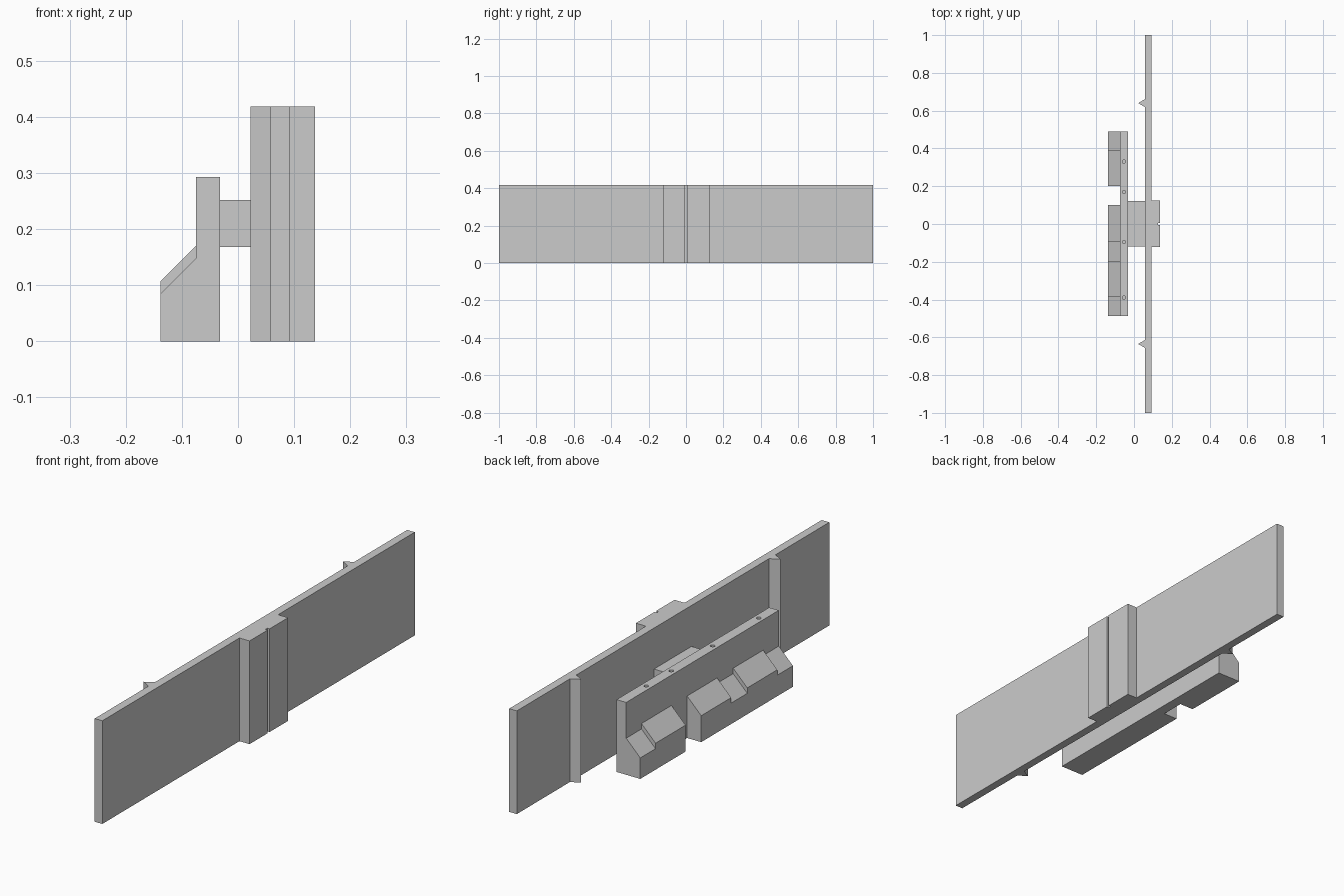
import bpy
import bmesh
from mathutils import Vector, Matrix

cube = bpy.data.objects.get("Cube")
if cube:
    bpy.data.objects.remove(cube, do_unlink=True)

GREY = (0.6, 0.6, 0.6, 1)
mat = bpy.data.materials.new("plain grey")
mat.use_nodes = True
mat.diffuse_color = GREY
mat.node_tree.nodes["Principled BSDF"].inputs["Base Color"].default_value = GREY


def prism(name, outline, axis, low, high):
    """Extrude a flat outline: (x, y) points along z, or (x, z) points along y."""
    def place(a, b, t):
        return Vector((a, b, t) if axis == "z" else (a, t, b))
    bm = bmesh.new()
    base = bm.faces.new([bm.verts.new(place(a, b, low)) for a, b in outline])
    extruded = bmesh.ops.extrude_face_region(bm, geom=[base], use_keep_orig=True)
    moved = [v for v in extruded["geom"] if isinstance(v, bmesh.types.BMVert)]
    bmesh.ops.translate(bm, verts=moved, vec=place(0, 0, high - low))
    bmesh.ops.recalc_face_normals(bm, faces=bm.faces)
    mesh = bpy.data.meshes.new(name)
    bm.to_mesh(mesh)
    bm.free()
    mesh.materials.append(mat)
    obj = bpy.data.objects.new(name, mesh)
    bpy.context.collection.objects.link(obj)
    return obj


def box(name, x0, x1, y0, y1, z0, z1):
    return prism(name, [(x0, y0), (x1, y0), (x1, y1), (x0, y1)], "z", z0, z1)


HEIGHT = 0.418

# Long wall panel
box("wall_panel", 0.058, 0.092, -1, 1, 0, HEIGHT)

# Thick centre pilaster with a narrow vertical groove
prism("centre_pilaster",
      [(0.092, -0.122), (0.137, -0.122), (0.137, -0.006), (0.127, -0.006),
       (0.127, 0.006), (0.137, 0.006), (0.137, 0.125), (0.092, 0.125)],
      "z", 0, HEIGHT)

# Pointed ribs on the inner side of the wall
for side, y in (("back", 0.64), ("front", -0.635)):
    prism(side + "_rib", [(0.058, y - 0.021), (0.058, y + 0.021), (0.022, y)],
          "z", 0, HEIGHT)

# Block joining the wall to the inner plate
box("connector", -0.032, 0.058, -0.118, 0.122, 0.168, 0.252)

# Inner plate
plate = box("inner_plate", -0.075, -0.032, -0.487, 0.49, 0, 0.293)

# Small pin holes in the plate's top edge
bm = bmesh.new()
for y in (0.33, 0.17, -0.095, -0.39):
    bmesh.ops.create_cone(bm, cap_ends=True, segments=12, radius1=0.009,
                          radius2=0.009, depth=0.06,
                          matrix=Matrix.Translation((-0.053, y, 0.293)))
cut_mesh = bpy.data.meshes.new("pin_hole_cutter")
bm.to_mesh(cut_mesh)
bm.free()
cutter = bpy.data.objects.new("pin_hole_cutter", cut_mesh)
bpy.context.collection.objects.link(cutter)
cutter.hide_render = True
cutter.hide_viewport = True
cutter.display_type = "WIRE"
holes = plate.modifiers.new("pin_holes", "BOOLEAN")
holes.operation = "DIFFERENCE"
holes.solver = "EXACT"
holes.object = cutter

# Stepped blocks with sloping tops, separated by one open gap
blocks = [(0.392, 0.49, 0.085), (0.2, 0.392, 0.107), (-0.092, 0.1, 0.107),
          (-0.195, -0.092, 0.085), (-0.387, -0.195, 0.107), (-0.487, -0.387, 0.085)]
for i, (y0, y1, lip) in enumerate(blocks, 1):
    prism(f"sloped_block_{i}",
          [(-0.138, 0), (-0.075, 0), (-0.075, lip + 0.063), (-0.138, lip)],
          "y", y0, y1)
